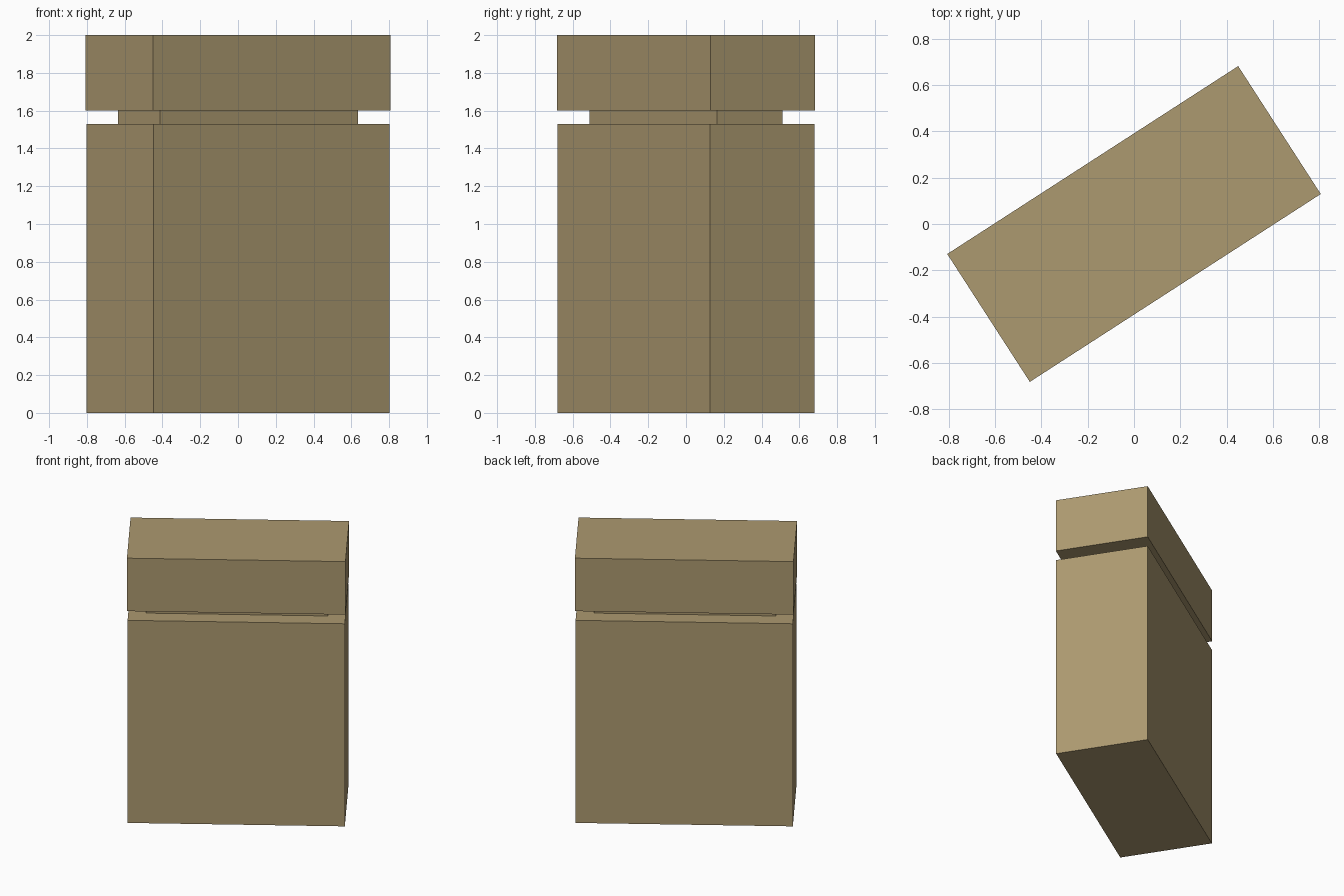
import bpy, math

if "Cube" in bpy.data.objects:
    bpy.data.objects.remove(bpy.data.objects["Cube"])

ANGLE = math.radians(32.85)  # whole model is turned about z

tan = bpy.data.materials.new("dull tan")
tan.diffuse_color = (0.413, 0.319, 0.162, 1)
tan.use_nodes = True
tan.node_tree.nodes["Principled BSDF"].inputs["Base Color"].default_value = tan.diffuse_color


def box(name, length, width, z0, z1):
    bpy.ops.mesh.primitive_cube_add(size=1, location=(0, 0, (z0 + z1) / 2),
                                    rotation=(0, 0, ANGLE))
    ob = bpy.context.object
    ob.name = name
    ob.scale = (length, width, z1 - z0)
    bpy.ops.object.transform_apply(location=False, rotation=False, scale=True)
    ob.data.materials.append(tan)
    return ob


# Lower case, recessed neck and flip lid
box("case_body", 1.488, 0.656, 0.0, 1.53)
box("recessed_neck", 1.248, 0.412, 1.53, 1.60)
box("lid", 1.497, 0.658, 1.60, 2.0)
